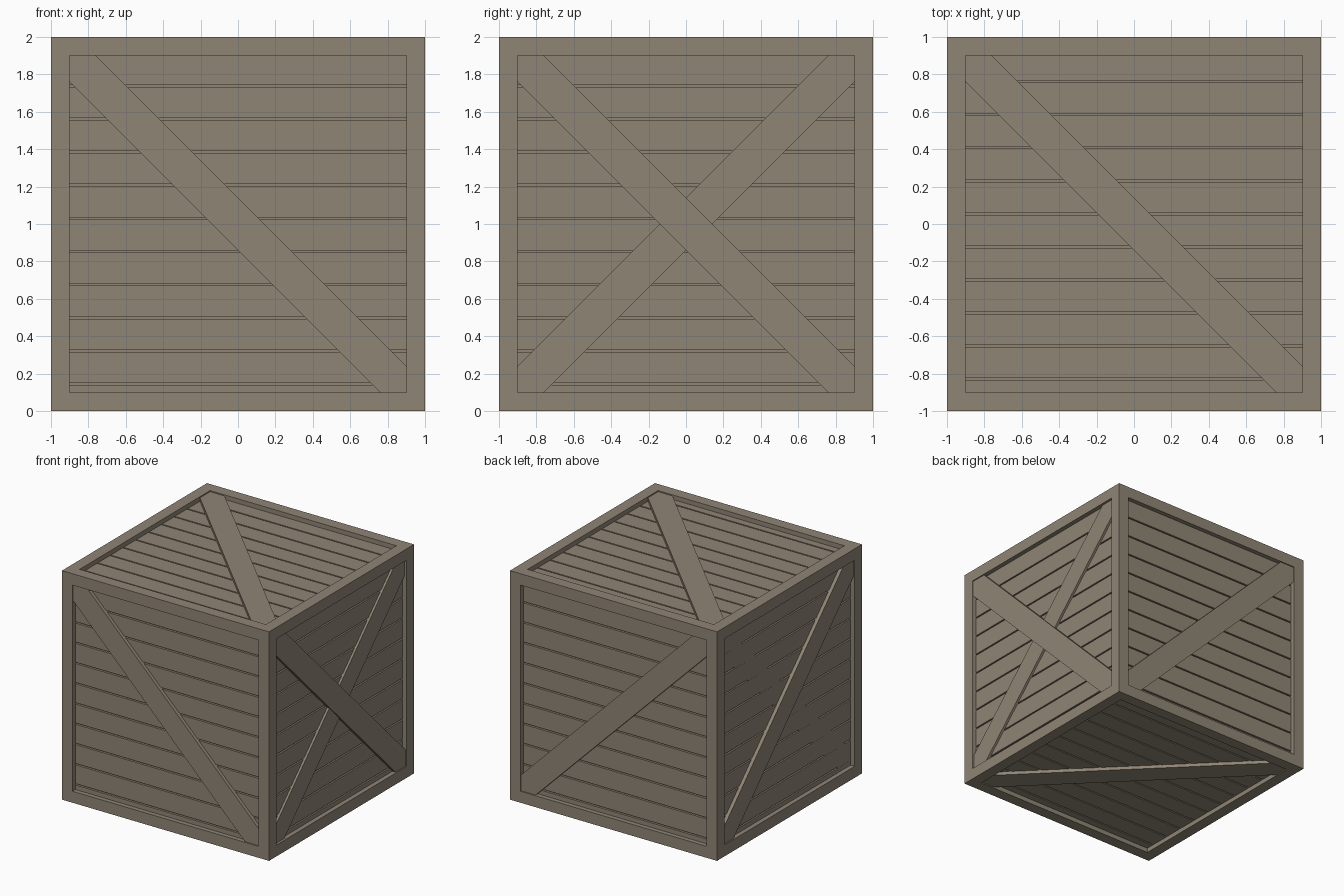
import bpy, bmesh
from mathutils import Vector

if "Cube" in bpy.data.objects:
    bpy.data.objects.remove(bpy.data.objects["Cube"])

IN = 0.9                      # half size of the opening inside the frame
PITCH, GAP = 0.1768, 0.012    # plank spacing and slot width
CENTRE = Vector((0, 0, 1))
X, Y, Z = Vector((1, 0, 0)), Vector((0, 1, 0)), Vector((0, 0, 1))

wood = bpy.data.materials.new("wood")
wood.diffuse_color = (0.28, 0.235, 0.18, 1)
wood.use_nodes = True
wood.node_tree.nodes["Principled BSDF"].inputs["Base Color"].default_value = wood.diffuse_color


def finish(name, bm):
    bmesh.ops.recalc_face_normals(bm, faces=bm.faces)
    mesh = bpy.data.meshes.new(name)
    bm.to_mesh(mesh)
    bm.free()
    mesh.materials.append(wood)
    ob = bpy.data.objects.new(name, mesh)
    bpy.context.collection.objects.link(ob)
    return ob


def slab(bm, outline, axes, outer, inner):
    """Solid from a flat outline on one crate side, between two distances from the centre."""
    u, v, n = axes
    rings = [[bm.verts.new(CENTRE + u * a + v * b + n * d) for a, b in outline]
             for d in (outer, inner)]
    bm.faces.new(rings[0])
    bm.faces.new(rings[1][::-1])
    k = len(outline)
    for i in range(k):
        j = (i + 1) % k
        bm.faces.new((rings[0][j], rings[0][i], rings[1][i], rings[1][j]))


# Frame: cube with every side inset and sunk to a backing
bm = bmesh.new()
bmesh.ops.create_cube(bm, size=2)
bmesh.ops.translate(bm, verts=bm.verts, vec=CENTRE)
sides = list(bm.faces)
bmesh.ops.inset_individual(bm, faces=sides, thickness=1 - IN, use_even_offset=True)
for f in sides:
    n = f.normal.copy()
    new = bmesh.ops.extrude_discrete_faces(bm, faces=[f])["faces"][0]
    bmesh.ops.translate(bm, verts=new.verts, vec=-0.06 * n)
finish("frame", bm)


def planks(name, axes, first_gap):
    bm = bmesh.new()
    top = IN
    for i in range(11):
        gap = first_gap - i * PITCH
        low = gap + GAP / 2 if i < 10 else -IN
        slab(bm, [(-IN, low), (IN, low), (IN, top), (-IN, top)], axes, 0.96, 0.93)
        top = gap - GAP / 2
    finish(name, bm)


def brace(name, axes, outer, flip=1):
    c = IN - 0.14             # where the brace edges meet the frame
    outline = [(-IN, IN), (-IN, c), (c, -IN), (IN, -IN), (IN, -c), (-c, IN)]
    bm = bmesh.new()
    slab(bm, [(a * flip, b) for a, b in outline], axes, outer, 0.935)
    finish(name, bm)


# Planked panels with a diagonal brace on all six sides
panels = {
    "front": ((X, Z, -Y), 0.737), "back": ((X, Z, Y), 0.737),
    "right": ((Y, Z, X), 0.737), "left": ((Y, Z, -X), 0.737),
    "top": ((X, Y, Z), 0.762), "bottom": ((X, Y, -Z), 0.762),
}
for side, (axes, first_gap) in panels.items():
    planks(side + "_planks", axes, first_gap)
    brace(side + "_brace", axes, 0.99)

# Crossing braces: raised on the right, level with the planks on the left
brace("right_cross_brace", panels["right"][0], 0.98, -1)
brace("left_cross_brace", panels["left"][0], 0.9595, -1)
